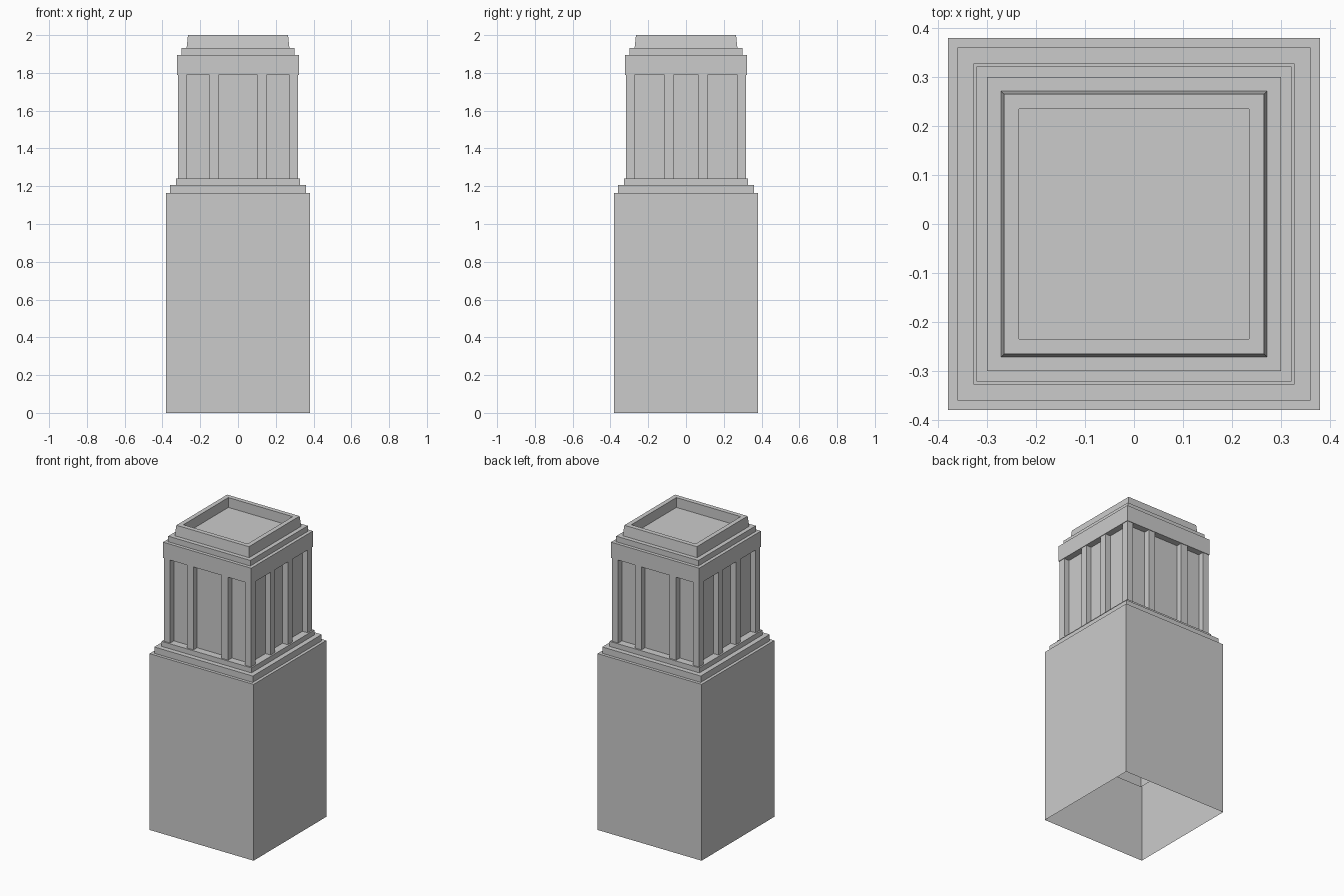
import bpy, bmesh

if "Cube" in bpy.data.objects:
    bpy.data.objects.remove(bpy.data.objects["Cube"])


def finish(bm, name):
    mesh = bpy.data.meshes.new(name)
    bm.to_mesh(mesh)
    bm.free()
    obj = bpy.data.objects.new(name, mesh)
    bpy.context.collection.objects.link(obj)
    return obj


def square_stack(name, profile, cap=True):
    """Sweep a (half width, height) profile around a square plan."""
    bm = bmesh.new()
    rings = [[bm.verts.new((sx * h, sy * h, z))
              for sx, sy in ((-1, -1), (1, -1), (1, 1), (-1, 1))]
             for h, z in profile]
    for low, high in zip(rings, rings[1:]):
        for i in range(4):
            j = (i + 1) % 4
            bm.faces.new((low[i], low[j], high[j], high[i]))
    if cap:
        bm.faces.new(rings[-1])
    return finish(bm, name)


def box(name, x0, x1, y0, y1, z0, z1):
    bm = bmesh.new()
    bmesh.ops.create_cube(bm, size=1)
    for v in bm.verts:
        v.co.x = x1 if v.co.x > 0 else x0
        v.co.y = y1 if v.co.y > 0 else y0
        v.co.z = z1 if v.co.z > 0 else z0
    return finish(bm, name)


def mirrored_box(name, *bounds):
    """A box repeated in all four quadrants."""
    obj = box(name, *bounds)
    mod = obj.modifiers.new("mirror", 'MIRROR')
    mod.use_axis = (True, True, False)
    mod.use_mirror_merge = False
    return obj


PANEL_LOW, PANEL_HIGH = 1.24, 1.79
CORE, PIER = 0.28, 0.318

# open-bottomed base with two plinth steps
square_stack("base", [(0.38, 0), (0.38, 1.165), (0.36, 1.165), (0.36, 1.207),
                      (0.328, 1.207), (0.328, PANEL_LOW)])

# lining hanging inside the hollow base
square_stack("inner_lining", [(0.33, 0.47), (0.33, 1.2)])

# recessed panels behind the piers
square_stack("panel_core", [(CORE, PANEL_LOW), (CORE, PANEL_HIGH)], cap=False)

# corner posts and intermediate piers
mirrored_box("corner_post", 0.273, PIER, 0.273, PIER, PANEL_LOW, PANEL_HIGH)
mirrored_box("front_pier", 0.103, 0.151, CORE - 0.01, PIER, PANEL_LOW, PANEL_HIGH)
mirrored_box("side_pier", CORE - 0.01, PIER, 0.066, 0.113, PANEL_LOW, PANEL_HIGH)

# frieze, cornice step and tapered rim around the sunken top
square_stack("frieze_and_rim", [(CORE - 0.01, PANEL_HIGH), (0.322, PANEL_HIGH),
                                (0.322, 1.895), (0.30, 1.895), (0.30, 1.932),
                                (0.272, 1.932), (0.265, 2.0), (0.235, 2.0),
                                (0.235, 1.935)])
